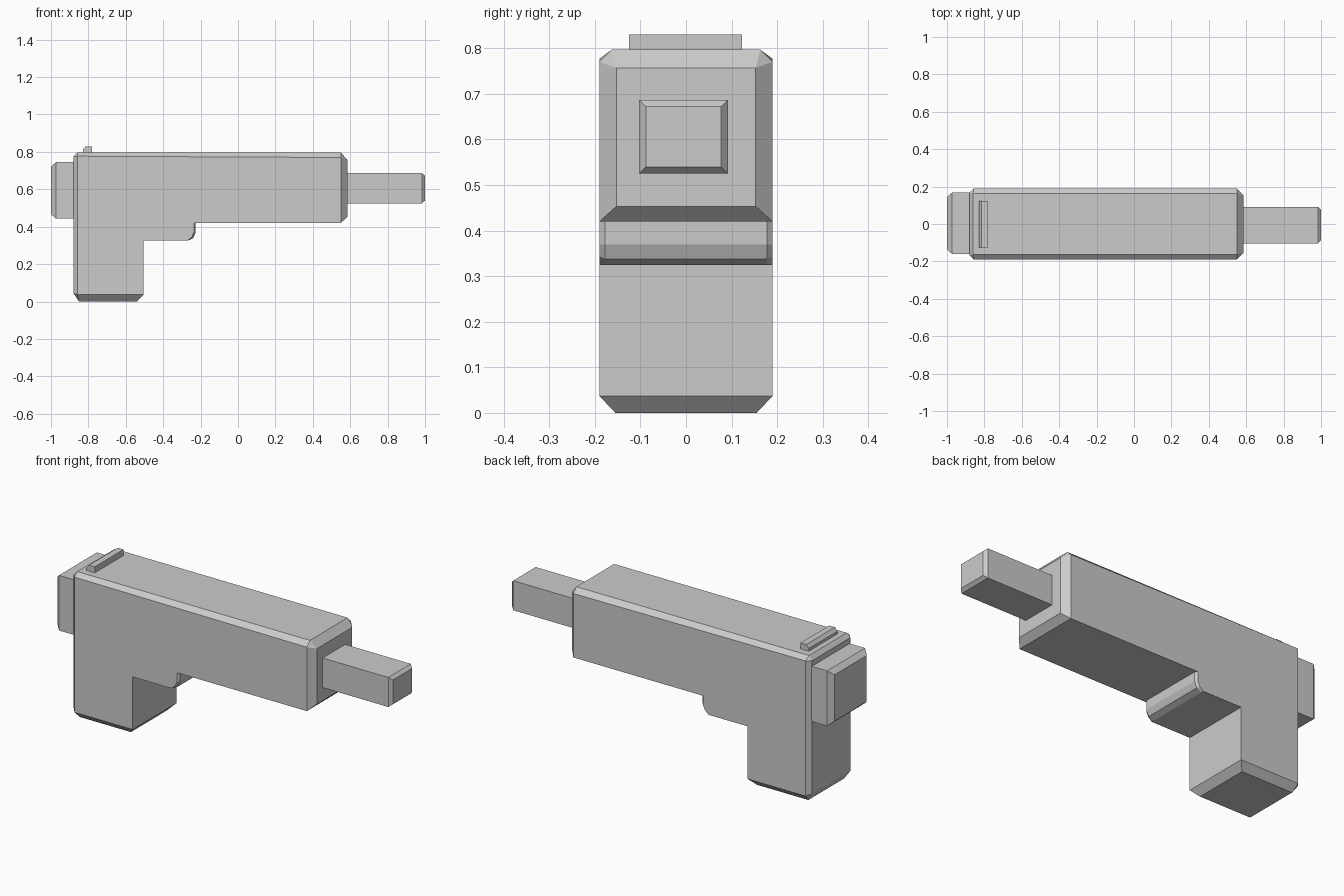
import bpy, bmesh

cube = bpy.data.objects.get("Cube")
if cube:
    bpy.data.objects.remove(cube, do_unlink=True)

GREY = (0.6, 0.6, 0.6, 1.0)
mat = bpy.data.materials.new("plain_grey")
mat.use_nodes = True
mat.diffuse_color = GREY
mat.node_tree.nodes["Principled BSDF"].inputs["Base Color"].default_value = GREY


def finish(name, bm):
    bmesh.ops.remove_doubles(bm, verts=bm.verts, dist=0.0005)
    bmesh.ops.recalc_face_normals(bm, faces=bm.faces)
    mesh = bpy.data.meshes.new(name)
    bm.to_mesh(mesh)
    bm.free()
    mesh.materials.append(mat)
    obj = bpy.data.objects.new(name, mesh)
    bpy.context.collection.objects.link(obj)
    return obj


def loft(name, rings):
    """Skin matching closed rings and cap both ends."""
    bm = bmesh.new()
    loops = [[bm.verts.new(p) for p in ring] for ring in rings]
    for a, b in zip(loops, loops[1:]):
        for i in range(len(a)):
            j = (i + 1) % len(a)
            bm.faces.new((a[i], a[j], b[j], b[i]))
    bm.faces.new(loops[0])
    bm.faces.new(loops[-1])
    return finish(name, bm)


def rect(x, y0, y1, z0, z1, inset=0.0):
    y0, y1, z0, z1 = y0 + inset, y1 - inset, z0 + inset, z1 - inset
    return [(x, y0, z0), (x, y1, z0), (x, y1, z1), (x, y0, z1)]


# Body: side outline as (x, z, inset x, inset z, y where the chamfer starts)
W = 0.19
outline = [
    (-0.88, 0.045, 0.022, -0.008, 0.165), (-0.85, 0.0, -0.008, 0.037, 0.155),
    (-0.54, 0.0, 0.035, 0.037, 0.155), (-0.505, 0.037, 0, 0, 0.165),
    (-0.505, 0.325, 0, 0, 0.178), (-0.27, 0.325, 0, 0, 0.178),
    (-0.24, 0.338, -0.008, 0.006, 0.178), (-0.226, 0.37, -0.01, 0, 0.178),
    (-0.226, 0.42, -0.01, 0, 0.178), (0.55, 0.42, 0, 0, 0.165),
    (0.585, 0.453, -0.035, -0.033, 0.153), (0.585, 0.757, -0.035, 0.013, 0.153),
    (0.55, 0.797, 0, -0.027, 0.163), (-0.86, 0.797, 0.002, -0.02, 0.163),
    (-0.88, 0.775, 0.022, 0.002, 0.165),
]
side = [(x + dx, z + dz) for x, z, dx, dz, y in outline]
loft("body_and_grip", [
    [(x, -W, z) for x, z in side],
    [(x, -y, z) for x, z, dx, dz, y in outline],
    [(x, y, z) for x, z, dx, dz, y in outline],
    [(x, W, z) for x, z in side],
])

# Barrel
box = (-0.103, 0.092, 0.525, 0.687)
loft("barrel", [rect(0.56, *box), rect(0.983, *box), rect(1.0, *box, 0.015)])

# Rear block
box = (-0.16, 0.168, 0.443, 0.745)
loft("rear_block", [rect(-1.0, *box, 0.024), rect(-0.973, *box), rect(-0.86, *box)])

# Rear sight, with its back edge chamfered
sight = [(-0.83, 0.78), (-0.78, 0.78), (-0.78, 0.83), (-0.815, 0.83), (-0.83, 0.812)]
loft("rear_sight", [[(x, y, z) for x, z in sight] for y in (-0.125, 0.123)])
